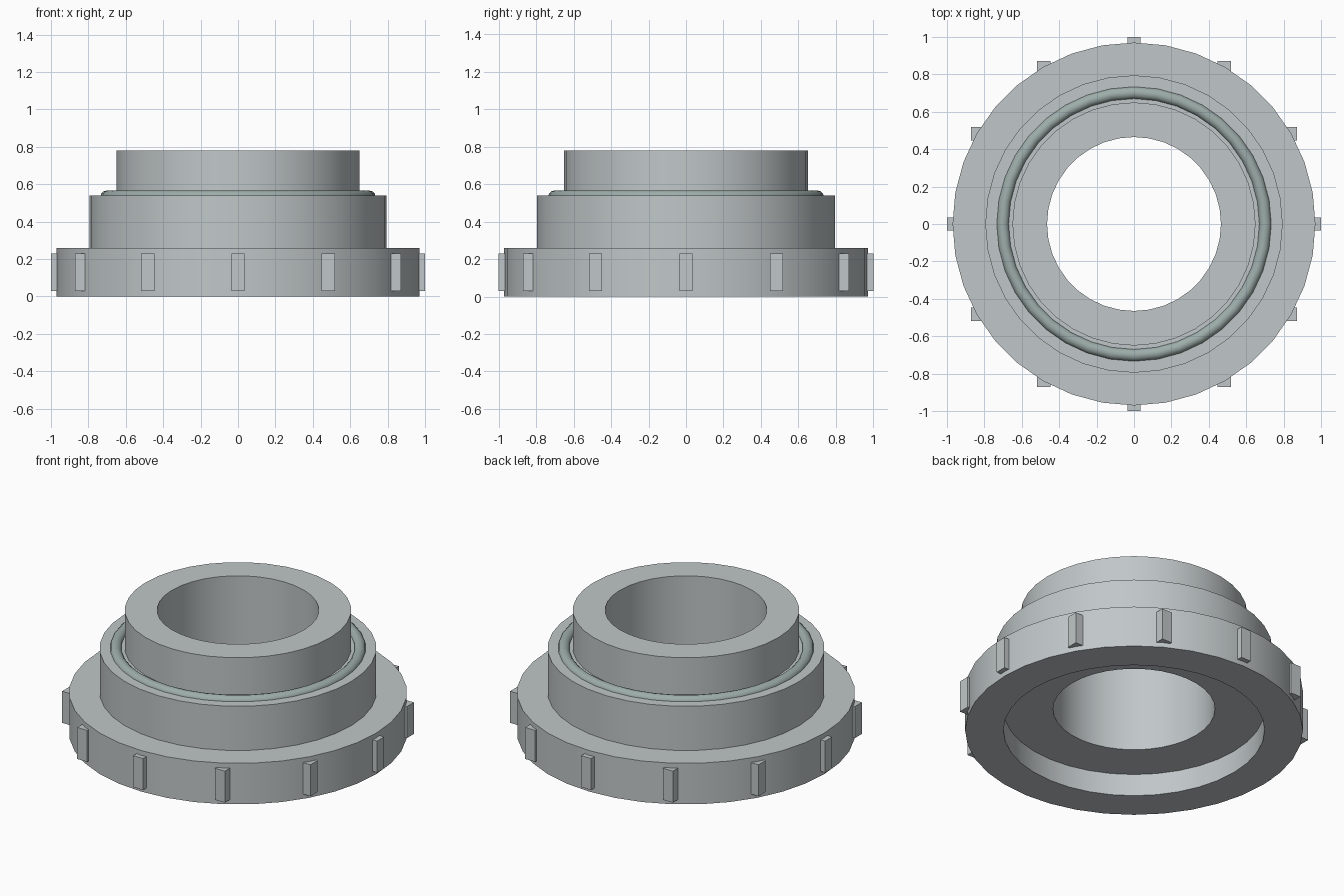
import bpy
import bmesh
import math

if "Cube" in bpy.data.objects:
    bpy.data.objects.remove(bpy.data.objects["Cube"])

SEGMENTS = 36


def make_material(name, rgb):
    mat = bpy.data.materials.new(name)
    mat.diffuse_color = (*rgb, 1.0)
    mat.use_nodes = True
    mat.node_tree.nodes["Principled BSDF"].inputs["Base Color"].default_value = mat.diffuse_color
    return mat


def lathe(name, profile, mat, angle=35):
    """Revolve a closed (radius, height) profile around z."""
    bm = bmesh.new()
    rings = []
    for i in range(SEGMENTS):
        a = 2 * math.pi * i / SEGMENTS
        rings.append([bm.verts.new((r * math.cos(a), r * math.sin(a), z))
                      for r, z in profile])
    count = len(profile)
    for i in range(SEGMENTS):
        here, there = rings[i], rings[(i + 1) % SEGMENTS]
        for j in range(count):
            k = (j + 1) % count
            bm.faces.new((here[j], there[j], there[k], here[k]))
    bmesh.ops.recalc_face_normals(bm, faces=bm.faces)
    mesh = bpy.data.meshes.new(name)
    bm.to_mesh(mesh)
    bm.free()
    mesh.materials.append(mat)
    obj = bpy.data.objects.new(name, mesh)
    bpy.context.collection.objects.link(obj)
    bpy.ops.object.select_all(action='DESELECT')
    obj.select_set(True)
    bpy.context.view_layer.objects.active = obj
    bpy.ops.object.shade_smooth_by_angle(angle=math.radians(angle))
    return obj


metal = make_material("grey_metal", (0.53, 0.57, 0.58))
rubber = make_material("green_grey_seal", (0.34, 0.42, 0.40))

# Stepped collar: wide flange, body and throat, with a recess underneath
lathe("stepped_collar", [
    (0.75, 0.0), (0.97, 0.0), (0.97, 0.26), (0.795, 0.26),
    (0.795, 0.54), (0.65, 0.54), (0.65, 0.78), (0.465, 0.78),
    (0.465, 0.14), (0.75, 0.14),
], metal)

# Round seal ring resting on the body shoulder
lathe("seal_ring", [
    (0.702 + 0.034 * math.cos(math.tau * k / 12),
     0.532 + 0.034 * math.sin(math.tau * k / 12)) for k in range(12)
], rubber, angle=60)

# Twelve grip lugs around the flange, all squared to the axes
for i in range(12):
    a = math.tau * i / 12
    bpy.ops.mesh.primitive_cube_add(
        size=1, location=(0.965 * math.cos(a), 0.965 * math.sin(a), 0.13))
    lug = bpy.context.object
    lug.name = f"grip_lug_{i + 1}"
    lug.scale = (0.07, 0.07, 0.20)
    lug.data.materials.append(metal)
